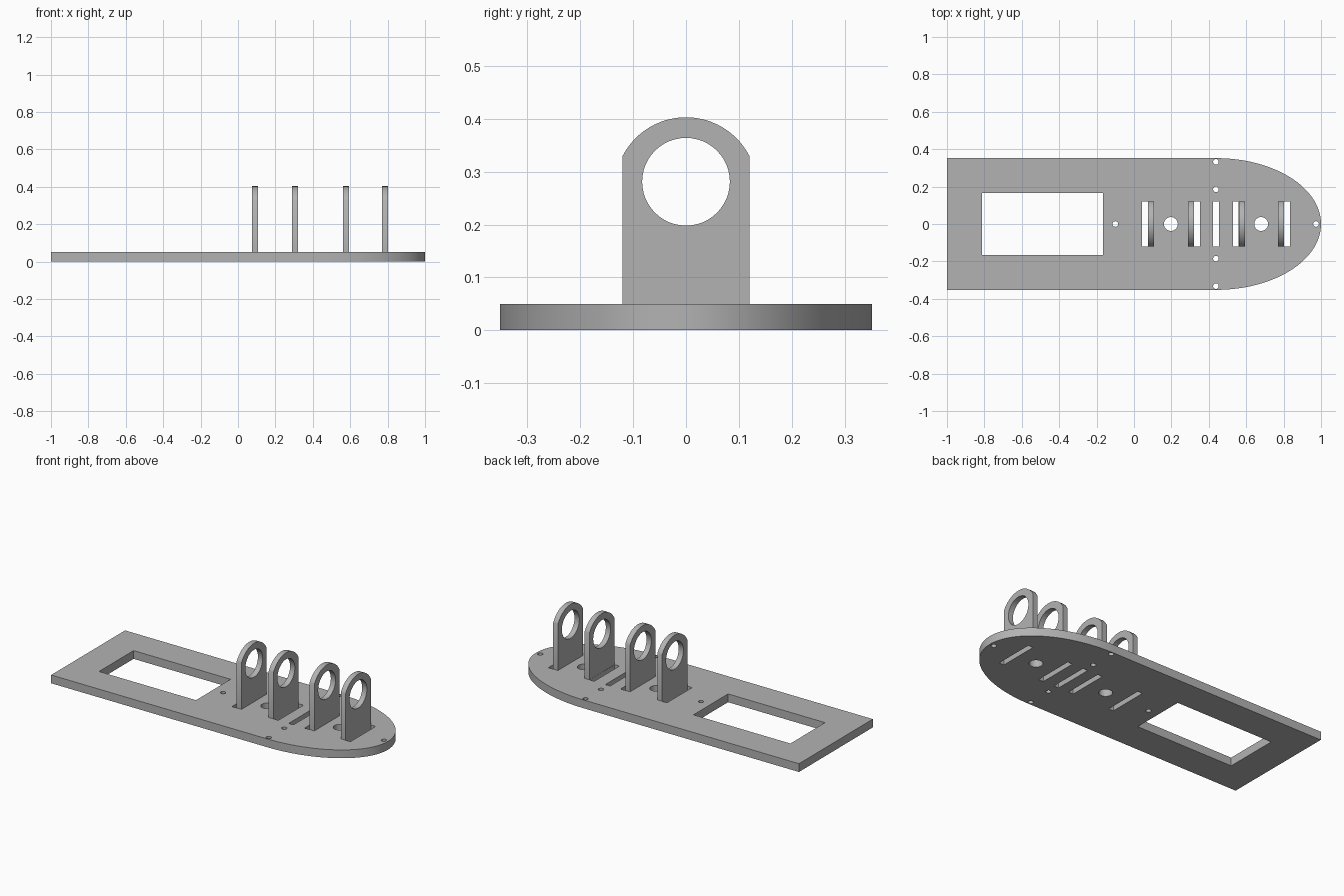
import bpy, bmesh
from math import sin, cos, pi, asin
from mathutils import Matrix

cube = bpy.data.objects.get("Cube")
if cube:
    bpy.data.objects.remove(cube, do_unlink=True)

GREY = (0.45, 0.45, 0.45, 1)
grey = bpy.data.materials.new("matte grey")
grey.use_nodes = True
grey.diffuse_color = GREY
grey.node_tree.nodes["Principled BSDF"].inputs["Base Color"].default_value = GREY


def arc(cx, cy, rx, ry, a0, a1, n):
    return [(cx + rx * cos(a0 + (a1 - a0) * i / n),
             cy + ry * sin(a0 + (a1 - a0) * i / n)) for i in range(n + 1)]


def circle(cx, cy, r, n=48):
    return arc(cx, cy, r, r, 0, 2 * pi, n)[:-1]


def rect(x0, x1, half):
    return [(x0, -half), (x1, -half), (x1, half), (x0, half)]


def sheet(name, loops, thickness, matrix):
    """Extrude an outline with holes (the later loops) and place it."""
    curve = bpy.data.curves.new(name + " outline", 'CURVE')
    curve.dimensions = '2D'
    curve.fill_mode = 'BOTH'
    curve.extrude = thickness / 2
    for pts in loops:
        spline = curve.splines.new('POLY')
        spline.points.add(len(pts) - 1)
        for p, (x, y) in zip(spline.points, pts):
            p.co = (x, y, 0, 1)
        spline.use_cyclic_u = True
    temp = bpy.data.objects.new(name + " outline", curve)
    bpy.context.collection.objects.link(temp)
    bpy.context.view_layer.update()
    mesh = bpy.data.meshes.new_from_object(
        temp.evaluated_get(bpy.context.evaluated_depsgraph_get()))
    bpy.data.objects.remove(temp, do_unlink=True)
    bm = bmesh.new()
    bm.from_mesh(mesh)
    bmesh.ops.remove_doubles(bm, verts=bm.verts, dist=1e-5)
    bmesh.ops.recalc_face_normals(bm, faces=bm.faces)
    bmesh.ops.transform(bm, matrix=matrix, verts=bm.verts)
    bm.to_mesh(mesh)
    bm.free()
    mesh.name = name
    mesh.materials.clear()
    mesh.materials.append(grey)
    obj = bpy.data.objects.new(name, mesh)
    bpy.context.collection.objects.link(obj)
    bpy.ops.object.select_all(action='DESELECT')
    obj.select_set(True)
    bpy.context.view_layer.objects.active = obj
    bpy.ops.object.shade_smooth_by_angle(angle=pi / 6)
    return obj


PLATE = 0.05      # plate thickness
WALL = 0.032      # bracket thickness
HALF = 0.12       # bracket half width

# Base plate: straight tail, elliptical nose, window, slots and screw holes
plate = [(-1, -0.352)] + arc(0.44, 0, 0.56, 0.352, -pi / 2, pi / 2, 64) + [(-1, 0.352)]
holes = [rect(-0.812, -0.165, 0.165)]
holes += [rect(x, x + WALL, HALF) for x in (0.043, 0.321, 0.422, 0.528, 0.802)]
holes += [circle(x, 0, 0.037) for x in (0.197, 0.68)]
holes += [circle(x, y, 0.015, 24) for x, y in
          ((-0.1, 0), (0.973, 0), (0.438, 0.332), (0.438, 0.185),
           (0.438, -0.185), (0.438, -0.332))]
sheet("base_plate", [plate] + holes, PLATE, Matrix.Translation((0, 0, PLATE / 2)))

# Upright ring brackets, each standing beside its slot
top_r, top_z = 0.135, 0.268
a = asin(HALF / top_r)
bracket = [(-HALF, PLATE), (HALF, PLATE)] + arc(0, top_z, top_r, top_r, pi / 2 - a, pi / 2 + a, 24)
upright = Matrix(((0, 0, 1, 0), (1, 0, 0, 0), (0, 1, 0, 0), (0, 0, 0, 1)))
for i, x in enumerate((0.091, 0.305, 0.577, 0.786)):
    sheet(f"ring_bracket_{i + 1}", [bracket, circle(0, 0.281, 0.083)], WALL,
          Matrix.Translation((x, 0, 0)) @ upright)
